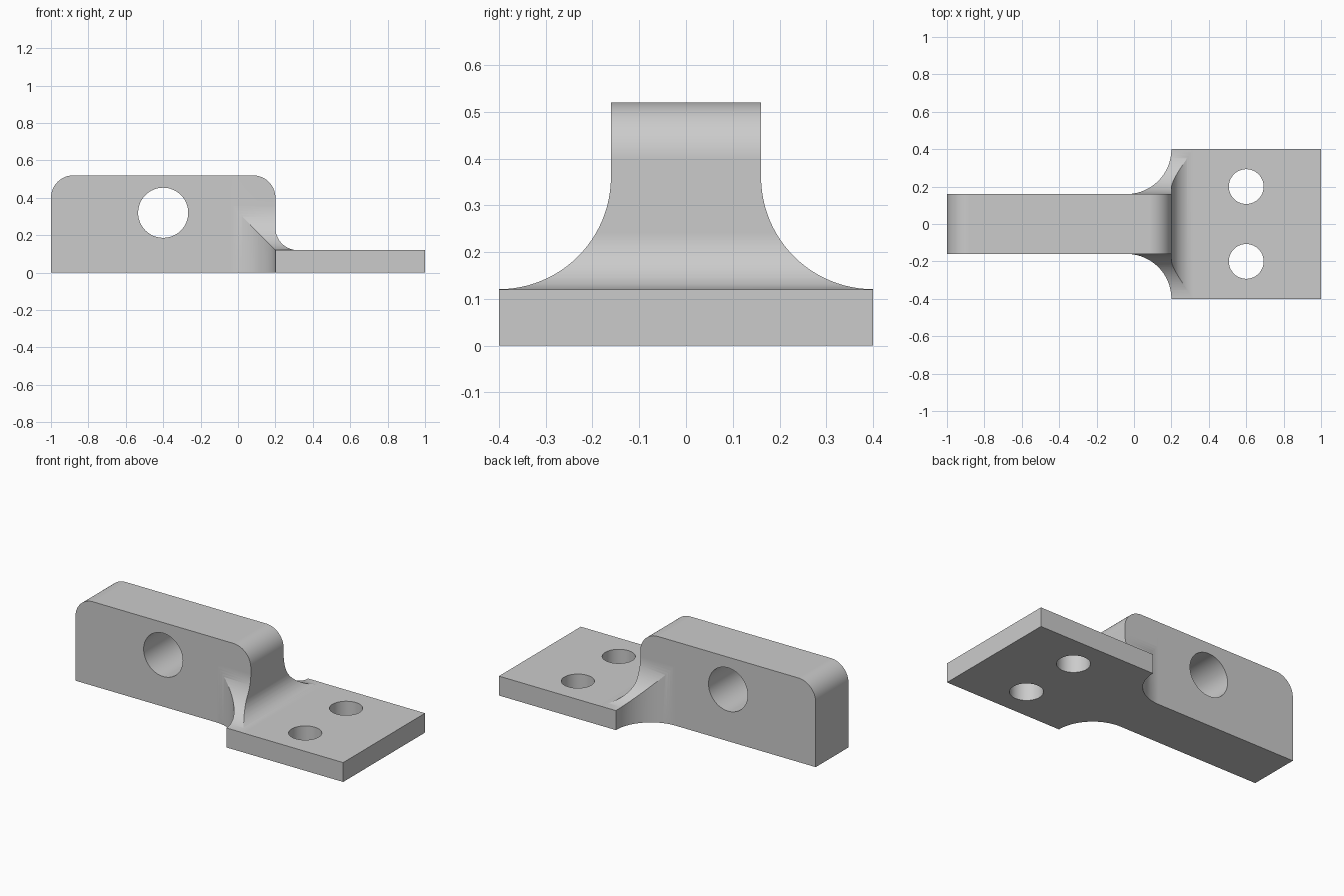
import bpy, bmesh, math
from mathutils import Vector

cube = bpy.data.objects.get("Cube")
if cube:
    bpy.data.objects.remove(cube, do_unlink=True)

steel = bpy.data.materials.new("light_grey")
steel.use_nodes = True
grey = (0.6, 0.6, 0.6, 1)
steel.diffuse_color = grey
steel.node_tree.nodes["Principled BSDF"].inputs["Base Color"].default_value = grey

# Maps from profile coordinates (u, v) and depth w to space
FRONT = lambda u, v, w: (u, w, v)
SIDE = lambda u, v, w: (w, u, v)
PLAN = lambda u, v, w: (u, v, w)


def arc(cu, cv, r, start, end, steps=24):
    angles = [math.radians(start + (end - start) * i / steps) for i in range(steps + 1)]
    return [(cu + r * math.cos(a), cv + r * math.sin(a)) for a in angles]


def prism(name, profile, frame, low, high):
    bm = bmesh.new()
    face = bm.faces.new([bm.verts.new(frame(u, v, low)) for u, v in profile])
    ext = bmesh.ops.extrude_face_region(bm, geom=[face])
    shift = Vector(frame(0, 0, high - low))
    verts = [g for g in ext["geom"] if isinstance(g, bmesh.types.BMVert)]
    bmesh.ops.translate(bm, verts=verts, vec=shift)
    bmesh.ops.recalc_face_normals(bm, faces=bm.faces)
    mesh = bpy.data.meshes.new(name)
    bm.to_mesh(mesh)
    bm.free()
    mesh.materials.append(steel)
    obj = bpy.data.objects.new(name, mesh)
    bpy.context.collection.objects.link(obj)
    return obj


def combine(body, tool, operation):
    tool.hide_render = True
    mod = body.modifiers.new("cut", "BOOLEAN")
    mod.operation, mod.solver, mod.object = operation, "EXACT", tool
    bpy.context.view_layer.objects.active = body
    bpy.ops.object.modifier_apply(modifier=mod.name)
    bpy.data.objects.remove(tool, do_unlink=True)


def mirrored(half):
    return half + [(-u, v) for u, v in reversed(half)]


# Front outline: upright lug with rounded top, fillet and thin plate
outline = [(-1, 0), (1, 0), (1, 0.12)]
outline += arc(0.32, 0.24, 0.12, 270, 180)
outline += arc(0.08, 0.40, 0.12, 0, 90) + arc(-0.88, 0.40, 0.12, 90, 180)
bracket = prism("mounting_bracket", outline, FRONT, -0.5, 0.5)

# Side outline: wide base flaring up to the lug; tiny gap avoids coplanar walls
gap = 0.0005
flare = [(0.5, -0.1), (0.5, 0.13)]
flare += arc(0.4 + gap, 0.36 + gap, 0.24, 270, 180) + [(0.16 + gap, 0.7)]
combine(bracket, prism("side_outline", mirrored(flare), SIDE, -1.2, 1.2), "INTERSECT")

# Plan outline: narrow lug sweeping out to the plate
sweep = [(-1.2, 0.16)] + arc(-0.04, 0.4, 0.24, 270, 360) + [(1.2, 0.4)]
plan = sweep + [(x, -y) for x, y in reversed(sweep)]
combine(bracket, prism("plan_outline", plan, PLAN, -0.2, 0.8), "INTERSECT")

# Cross hole in the lug and two bolt holes in the plate
circle = lambda u, v, r: arc(u, v, r, 0, 360, 64)[:-1]
combine(bracket, prism("lug_hole", circle(-0.4, 0.32, 0.134), FRONT, -0.6, 0.6), "DIFFERENCE")
for y in (-0.2, 0.2):
    combine(bracket, prism("bolt_hole", circle(0.6, y, 0.093), PLAN, -0.2, 0.3), "DIFFERENCE")

# Smooth curved faces, keep flats flat
bpy.ops.object.select_all(action="DESELECT")
bracket.select_set(True)
bpy.context.view_layer.objects.active = bracket
bpy.ops.object.shade_smooth_by_angle(angle=math.radians(20))
weighted = bracket.modifiers.new("even_shading", "WEIGHTED_NORMAL")
weighted.keep_sharp = True
